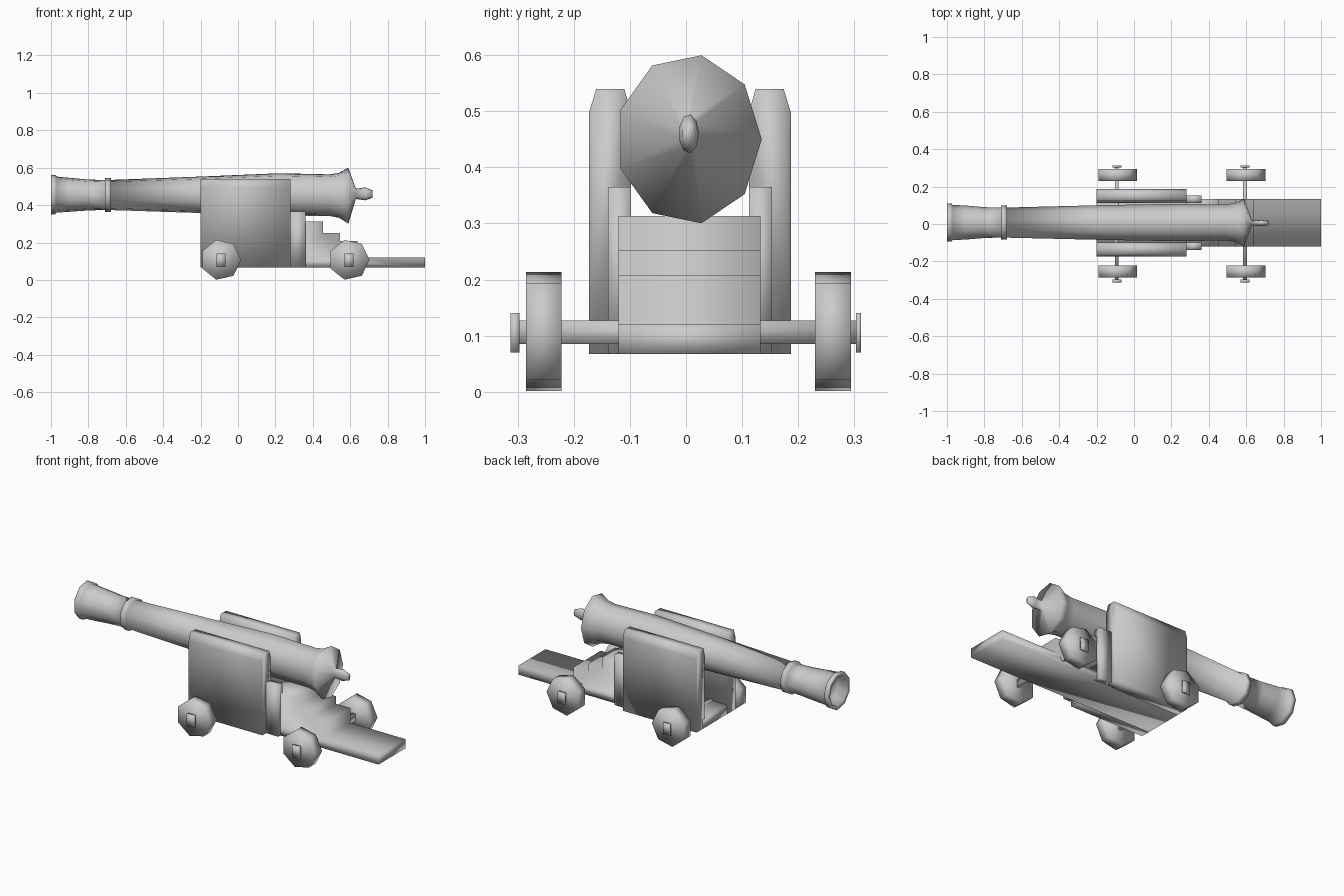
import bpy, bmesh
from math import sin, cos, tau
from mathutils import Vector

if "Cube" in bpy.data.objects:
    bpy.data.objects.remove(bpy.data.objects["Cube"], do_unlink=True)

grey = bpy.data.materials.new("plain_grey")
grey.use_nodes = True
grey.diffuse_color = (0.6, 0.6, 0.6, 1)
grey.node_tree.nodes["Principled BSDF"].inputs["Base Color"].default_value = (0.6, 0.6, 0.6, 1)

MID_Y = 0.007  # centre line of the carriage


def loft(name, rings):
    """Skin a list of equal-length rings of points and cap both ends."""
    bm = bmesh.new()
    loops = [[bm.verts.new(p) for p in ring] for ring in rings]
    for a, b in zip(loops, loops[1:]):
        for i in range(len(a)):
            j = (i + 1) % len(a)
            bm.faces.new((a[i], a[j], b[j], b[i]))
    bm.faces.new(loops[0])
    bm.faces.new(loops[-1])
    bmesh.ops.recalc_face_normals(bm, faces=bm.faces)
    for face in bm.faces:
        face.smooth = True
    mesh = bpy.data.meshes.new(name)
    bm.to_mesh(mesh)
    bm.free()
    mesh.materials.append(grey)
    obj = bpy.data.objects.new(name, mesh)
    bpy.context.collection.objects.link(obj)
    return obj


def along_x(name, yz, x0, x1):
    return loft(name, [[(x, y, z) for y, z in yz] for x in (x0, x1)])


def along_y(name, xz, y0, y1):
    return loft(name, [[(x, y, z) for x, z in xz] for y in (y0, y1)])


def box(name, x0, x1, y0, y1, z0, z1):
    return along_x(name, [(y0, z0), (y1, z0), (y1, z1), (y0, z1)], x0, x1)


# Barrel: nine-sided lathe from the bore floor, round the rim, to the knob
# Each station: x, half width, half height, centre height
stations = [
    (-0.94, 0.078, 0.080, 0.456),
    (-1.00, 0.084, 0.086, 0.456),
    (-1.00, 0.106, 0.108, 0.456),
    (-0.975, 0.105, 0.106, 0.456),
    (-0.97, 0.097, 0.098, 0.456),
    (-0.90, 0.094, 0.092, 0.455),
    (-0.80, 0.085, 0.084, 0.454),
    (-0.71, 0.082, 0.081, 0.454),
    (-0.71, 0.093, 0.092, 0.454),
    (-0.68, 0.093, 0.092, 0.454),
    (-0.68, 0.083, 0.082, 0.454),
    (-0.20, 0.095, 0.099, 0.455),
    (0.22, 0.103, 0.115, 0.457),
    (0.49, 0.099, 0.113, 0.453),
    (0.54, 0.107, 0.122, 0.452),
    (0.59, 0.130, 0.152, 0.450),
    (0.63, 0.013, 0.028, 0.460),
    (0.68, 0.018, 0.035, 0.460),
    (0.72, 0.012, 0.020, 0.459),
]
loft("barrel", [[(x, 0.005 + w * cos(tau * k / 9), z + h * sin(tau * k / 9))
                 for k in range(9)] for x, w, h, z in stations])

# Stepped bed and trail plate
bed_profile = [
    (-0.20, 0.067), (1.00, 0.067), (1.00, 0.12), (0.64, 0.12), (0.64, 0.207),
    (0.545, 0.207), (0.545, 0.252), (0.455, 0.252), (0.455, 0.313),
    (0.28, 0.313), (0.28, 0.12), (-0.20, 0.12),
]
along_y("stepped_bed", bed_profile, -0.12, 0.133)

cheek_profile = [(0.105, 0.067), (0.18, 0.067), (0.18, 0.497),
                 (0.167, 0.54), (0.117, 0.54), (0.105, 0.497)]
for side, label in ((1, "left"), (-1, "right")):
    def ys(a, b):
        return MID_Y + side * a, MID_Y + side * b

    # Side cheek with chamfered top, and the lower step behind it
    along_x("cheek_" + label, [(MID_Y + side * y, z) for y, z in cheek_profile], -0.20, 0.28)
    box("cheek_step_" + label, 0.28, 0.36, *ys(0.105, 0.146), 0.067, 0.365)

# Axles, seven-sided wheels and square hub caps
for end, cx in (("muzzle", -0.092), ("breech", 0.594)):
    box("axle_" + end, cx - 0.01, cx + 0.01, -0.30, 0.306, 0.085, 0.127)
    rim = [(cx + 0.109 * cos(tau * k / 7), 0.1075 + 0.109 * sin(tau * k / 7)) for k in range(7)]
    for label, y0, y1, h0, h1 in (("left", 0.23, 0.294, 0.303, 0.312),
                                  ("right", -0.285, -0.222, -0.313, -0.297)):
        along_y("wheel_%s_%s" % (end, label), rim, y0, y1)
        box("hub_cap_%s_%s" % (end, label), cx - 0.024, cx + 0.024, h0, h1, 0.07, 0.14)
